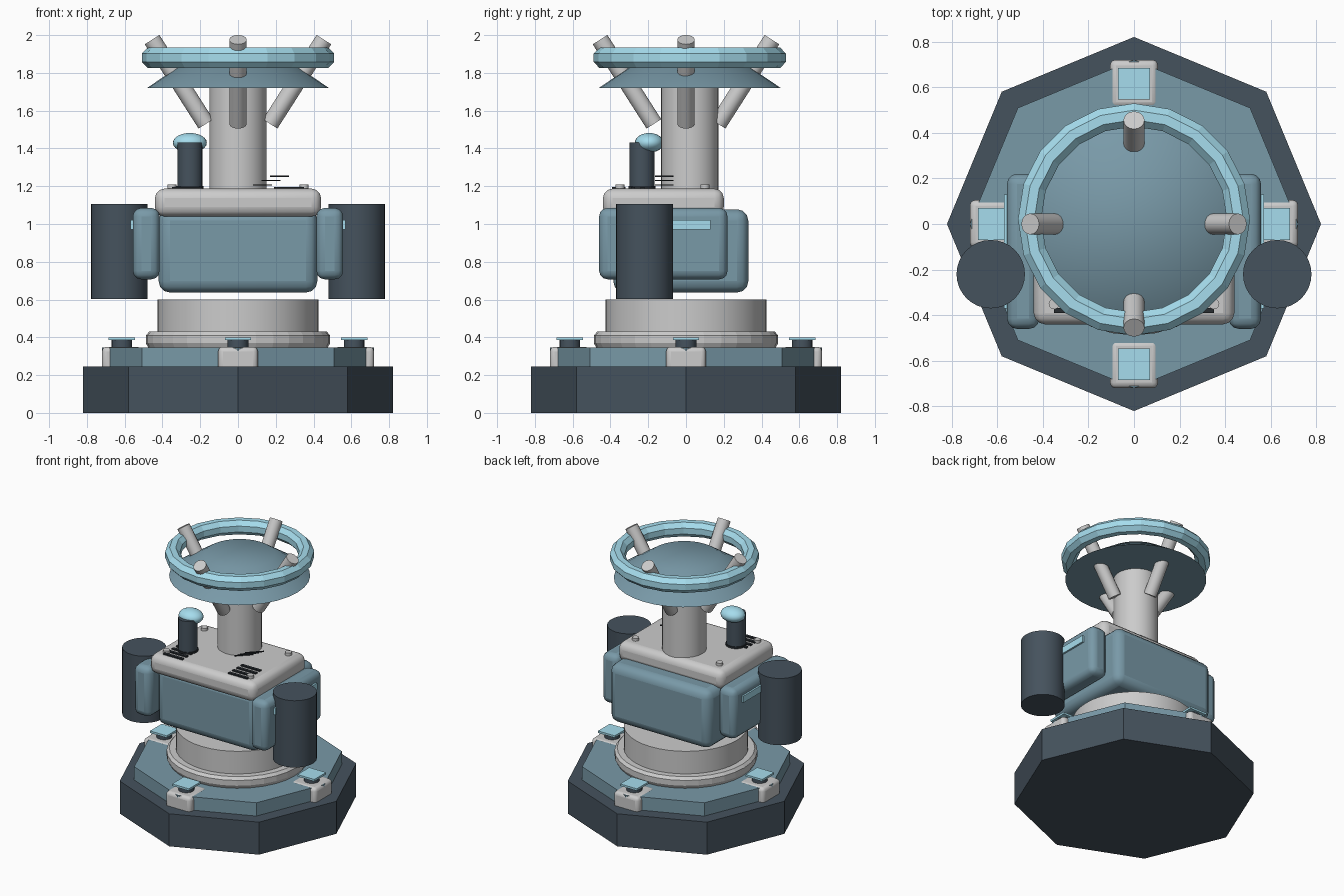
import bpy, math
from mathutils import Vector

if "Cube" in bpy.data.objects:
    bpy.data.objects.remove(bpy.data.objects["Cube"])


def material(name, rgb):
    m = bpy.data.materials.new(name)
    m.diffuse_color = (*rgb, 1)
    m.use_nodes = True
    m.node_tree.nodes["Principled BSDF"].inputs["Base Color"].default_value = m.diffuse_color
    return m


DARK = material("dark", (0.06, 0.085, 0.11))
SLATE = material("slate", (0.19, 0.32, 0.39))
SKY = material("sky", (0.38, 0.72, 0.85))
BLACK = material("black", (0.02, 0.025, 0.03))


def finish(o, name, mat, smooth=True):
    o.name = name
    if mat:
        o.data.materials.append(mat)
    if smooth:
        bpy.ops.object.shade_smooth_by_angle(angle=math.radians(35))
    return o


def box(name, lo, hi, mat=None, bevel=0.0, segs=3, rot=0.0):
    lo, hi = Vector(lo), Vector(hi)
    bpy.ops.mesh.primitive_cube_add(size=1, location=(lo + hi) / 2)
    o = bpy.context.object
    o.scale = hi - lo
    bpy.ops.object.transform_apply(location=False, rotation=False, scale=True)
    o.rotation_euler.z = rot
    if bevel:
        b = o.modifiers.new("bevel", 'BEVEL')
        b.width, b.segments = bevel, segs
    return finish(o, name, mat, bool(bevel))


def rod(name, p, q, r, mat=None, sides=32, r2=None, smooth=True):
    p, q = Vector(p), Vector(q)
    bpy.ops.mesh.primitive_cone_add(vertices=sides, radius1=r, radius2=r if r2 is None else r2,
                                    depth=(q - p).length, location=(p + q) / 2)
    o = bpy.context.object
    if abs((q - p).x) + abs((q - p).y) > 1e-6:
        o.rotation_euler = (q - p).to_track_quat('Z', 'Y').to_euler()
    return finish(o, name, mat, smooth)


def lathe(name, profile, sides, mat=None, y=0.0):
    # closed (radius, z) section swept round the vertical axis
    n = len(profile)
    verts = [(r * math.cos(2 * math.pi * i / sides), r * math.sin(2 * math.pi * i / sides), z)
             for i in range(sides) for r, z in profile]
    faces = [(i * n + j, (i + 1) % sides * n + j,
              (i + 1) % sides * n + (j + 1) % n, i * n + (j + 1) % n)
             for i in range(sides) for j in range(n)]
    me = bpy.data.meshes.new(name)
    me.from_pydata(verts, [], faces)
    me.update()
    o = bpy.data.objects.new(name, me)
    o.location.y = y
    bpy.context.collection.objects.link(o)
    if mat:
        me.materials.append(mat)
    return o


# octagonal base and deck
rod("base", (0, 0, 0), (0, 0, 0.245), 0.82, DARK, 8, smooth=False)
rod("deck", (0, 0, 0.245), (0, 0, 0.345), 0.72, SLATE, 8, smooth=False)

# four clamps with stems and pads on the deck corners
for i, (cx, cy) in enumerate([(1, 0), (0, 1), (-1, 0), (0, -1)]):
    x, y = cx * 0.615, cy * 0.615
    box(f"clamp_{i}", (x - 0.105, y - 0.105, 0.2), (x + 0.105, y + 0.105, 0.35), None, 0.025)
    rod(f"clamp_stem_{i}", (x, y, 0.34), (x, y, 0.387), 0.055, DARK, 16)
    box(f"clamp_pad_{i}", (x - 0.07, y - 0.07, 0.385), (x + 0.07, y + 0.07, 0.4), SKY)

# turntable
lathe("turntable_ring", [(0.38, 0.345), (0.475, 0.345), (0.488, 0.37), (0.488, 0.41),
                         (0.47, 0.43), (0.38, 0.43)], 32)
rod("turntable_drum", (0, 0, 0.345), (0, 0, 0.6), 0.425, sides=40)

# body and cap
box("body", (-0.42, -0.385, 0.637), (0.42, 0.33, 1.078), SLATE, 0.06)
box("body_cap", (-0.44, -0.44, 1.04), (0.44, 0.2, 1.187), None, 0.05)

# side pods, handle strips, canisters, cap bolts and vents
for s, side in ((-1, "left"), (1, "right")):
    xs = sorted((s * 0.415, s * 0.557))
    box(f"{side}_pod", (xs[0], -0.46, 0.707), (xs[1], 0.22, 1.085), SLATE, 0.045)
    xs = sorted((s * 0.54, s * 0.57))
    box(f"{side}_pod_strip", (xs[0], -0.37, 0.97), (xs[1], 0.13, 1.02), SKY)
    rod(f"{side}_canister", (s * 0.628, -0.22, 0.602), (s * 0.628, -0.22, 1.105), 0.15, DARK)
    for y in (-0.35, 0.1):
        rod(f"{side}_bolt", (s * 0.35, y, 1.17), (s * 0.35, y, 1.208), 0.024, None, 12)
    for k in range(4):
        y = -0.38 + 0.05 * k
        box(f"{side}_vent_{k}", (s * 0.27 - 0.08, y - 0.011, 1.18),
            (s * 0.27 + 0.08, y + 0.011, 1.196), BLACK)

# thin fins in front of the column
for k in range(3):
    x, z = 0.13 + 0.045 * k, 1.207 + 0.023 * k
    box(f"fin_{k}", (x - 0.065, -0.12, z - 0.003), (x + 0.065, -0.11, z + 0.003), BLACK, rot=math.pi / 4)

# joystick
rod("joystick_collar", (-0.255, -0.233, 1.18), (-0.255, -0.233, 1.2), 0.072, BLACK, 24)
rod("joystick_post", (-0.255, -0.233, 1.18), (-0.255, -0.233, 1.432), 0.066, DARK, 24)
bpy.ops.mesh.primitive_uv_sphere_add(segments=24, ring_count=12, location=(-0.255, -0.195, 1.43))
knob = bpy.context.object
knob.scale = (0.09, 0.076, 0.052)
finish(knob, "joystick_knob", SKY)

# column, dish, rim and tilted struts
rod("column", (0, 0.02, 1.1), (0, 0.02, 1.8), 0.152, None, 32)
rod("dish", (0, 0.02, 1.72), (0, 0.02, 1.883), 0.482, SLATE, 32, 0.24)
rim = [(0.458 + 0.055 * math.cos(math.pi * (2 * j + 1) / 8),
        1.88 + 0.058 * math.sin(math.pi * (2 * j + 1) / 8)) for j in range(8)]
lathe("rim", rim, 20, SKY, 0.02)
for i, (cx, cy) in enumerate([(1, 0), (0, 1), (-1, 0), (0, -1)]):
    rod(f"strut_{i}", (cx * 0.17, cy * 0.17, 1.53), (cx * 0.455, cy * 0.455, 1.976), 0.046, None, 16)
